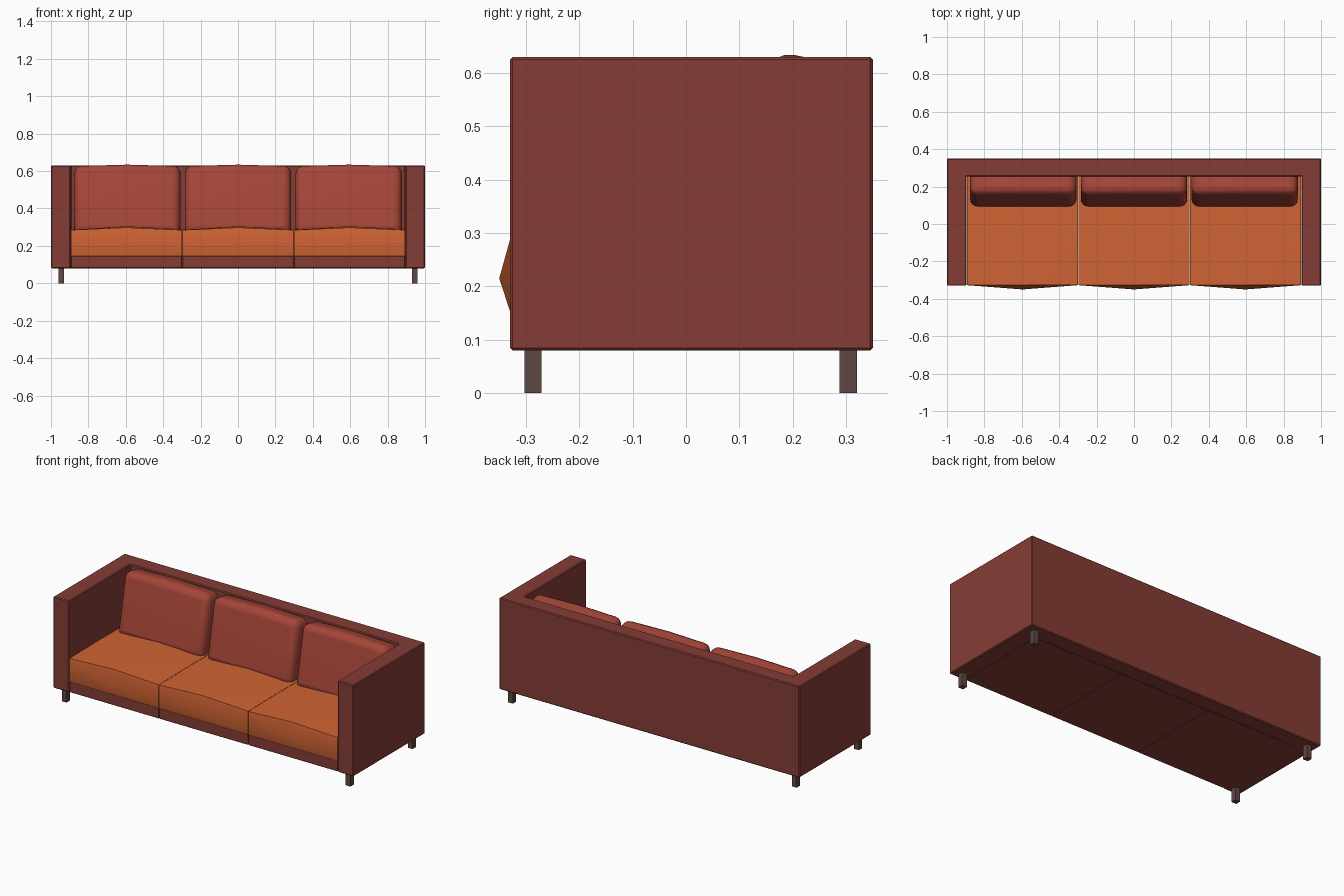
import bpy, bmesh, math
from mathutils import Matrix, Vector

if "Cube" in bpy.data.objects:
    bpy.data.objects.remove(bpy.data.objects["Cube"])


def material(name, rgb):
    m = bpy.data.materials.new(name)
    m.diffuse_color = (*rgb, 1)
    m.use_nodes = True
    m.node_tree.nodes["Principled BSDF"].inputs["Base Color"].default_value = m.diffuse_color
    return m


FRAME = material("dark red upholstery", (0.235, 0.046, 0.036))
BACK = material("warm red fabric", (0.38, 0.06, 0.040))
SEAT = material("orange fabric", (0.63, 0.127, 0.034))
LEG = material("dark brown wood", (0.114, 0.065, 0.057))


def finish(bm, name, mat, bevel=0.0, segments=1, smooth=None):
    bmesh.ops.recalc_face_normals(bm, faces=bm.faces)
    me = bpy.data.meshes.new(name)
    bm.to_mesh(me)
    bm.free()
    ob = bpy.data.objects.new(name, me)
    bpy.context.collection.objects.link(ob)
    me.materials.append(mat)
    if bevel:
        b = ob.modifiers.new("bevel", 'BEVEL')
        b.width, b.segments = bevel, segments
        b.limit_method, b.angle_limit = 'ANGLE', math.radians(40)
    if smooth:
        bpy.ops.object.select_all(action='DESELECT')
        ob.select_set(True)
        bpy.context.view_layer.objects.active = ob
        bpy.ops.object.shade_smooth_by_angle(angle=math.radians(smooth))
    return ob


def box(lo, hi, cuts=0):
    lo, hi = Vector(lo), Vector(hi)
    bm = bmesh.new()
    bmesh.ops.create_cube(bm, size=1)
    if cuts:
        bmesh.ops.subdivide_edges(bm, edges=bm.edges[:], cuts=cuts, use_grid_fill=True)
    size = hi - lo
    for v in bm.verts:
        v.co = (lo + hi) / 2 + Vector(a * b for a, b in zip(v.co, size))
    return bm


# U-shaped frame: both arms and the back in one piece
outline = [(-1, -0.33), (-0.895, -0.33), (-0.895, 0.255), (0.895, 0.255),
           (0.895, -0.33), (1, -0.33), (1, 0.35), (-1, 0.35)]
bm = bmesh.new()
face = bm.faces.new([bm.verts.new((x, y, 0.08)) for x, y in outline])
ext = bmesh.ops.extrude_face_region(bm, geom=[face], use_keep_orig=True)
bmesh.ops.translate(bm, vec=(0, 0, 0.55),
                    verts=[e for e in ext["geom"] if isinstance(e, bmesh.types.BMVert)])
finish(bm, "arms_and_back_frame", FRAME, bevel=0.005)

for i, side in enumerate(("left", "middle", "right")):
    cx = (i - 1) * 0.596
    x0, x1 = cx - 0.297, cx + 0.297

    # Base section
    finish(box((x0, -0.327, 0.081), (x1, 0.256, 0.147)), side + "_base", FRAME, bevel=0.003)

    # Seat cushion with puffed top and front
    bm = box((x0, -0.327, 0.145), (x1, 0.256, 0.285), cuts=1)
    for v in bm.verts:
        if abs(v.co.x - cx) < 0.01:
            if v.co.z > 0.28:
                v.co.z += 0.02 if abs(v.co.y) < 0.1 else 0.013
            elif v.co.y < -0.3 and v.co.z > 0.2:
                v.co.y -= 0.023
        elif v.co.z > 0.28 and abs(v.co.y) < 0.1:
            v.co.z += 0.003
    finish(bm, side + "_seat_cushion", SEAT, smooth=40)

    # Leaning back cushion, rounded
    bm = box((-0.284, -0.08, -0.186), (0.284, 0.08, 0.186), cuts=1)
    for v in bm.verts:
        if abs(v.co.x) < 0.01:
            if v.co.z > 0.1:
                v.co.z += 0.008
            elif v.co.y < -0.05 and abs(v.co.z) < 0.1:
                v.co.y -= 0.006
    bm.transform(Matrix.Translation((cx * 0.993, 0.202, 0.436))
                 @ Matrix.Rotation(math.radians(-11.5), 4, 'X'))
    finish(bm, side + "_back_cushion", BACK, bevel=0.04, segments=4, smooth=50)

# Four square legs
for sx, sn in ((-1, "left"), (1, "right")):
    for y, yn in ((-0.287, "front"), (0.304, "back")):
        x = sx * 0.945
        finish(box((x - 0.016, y - 0.016, 0), (x + 0.016, y + 0.016, 0.082)),
               f"{yn}_{sn}_leg", LEG)
